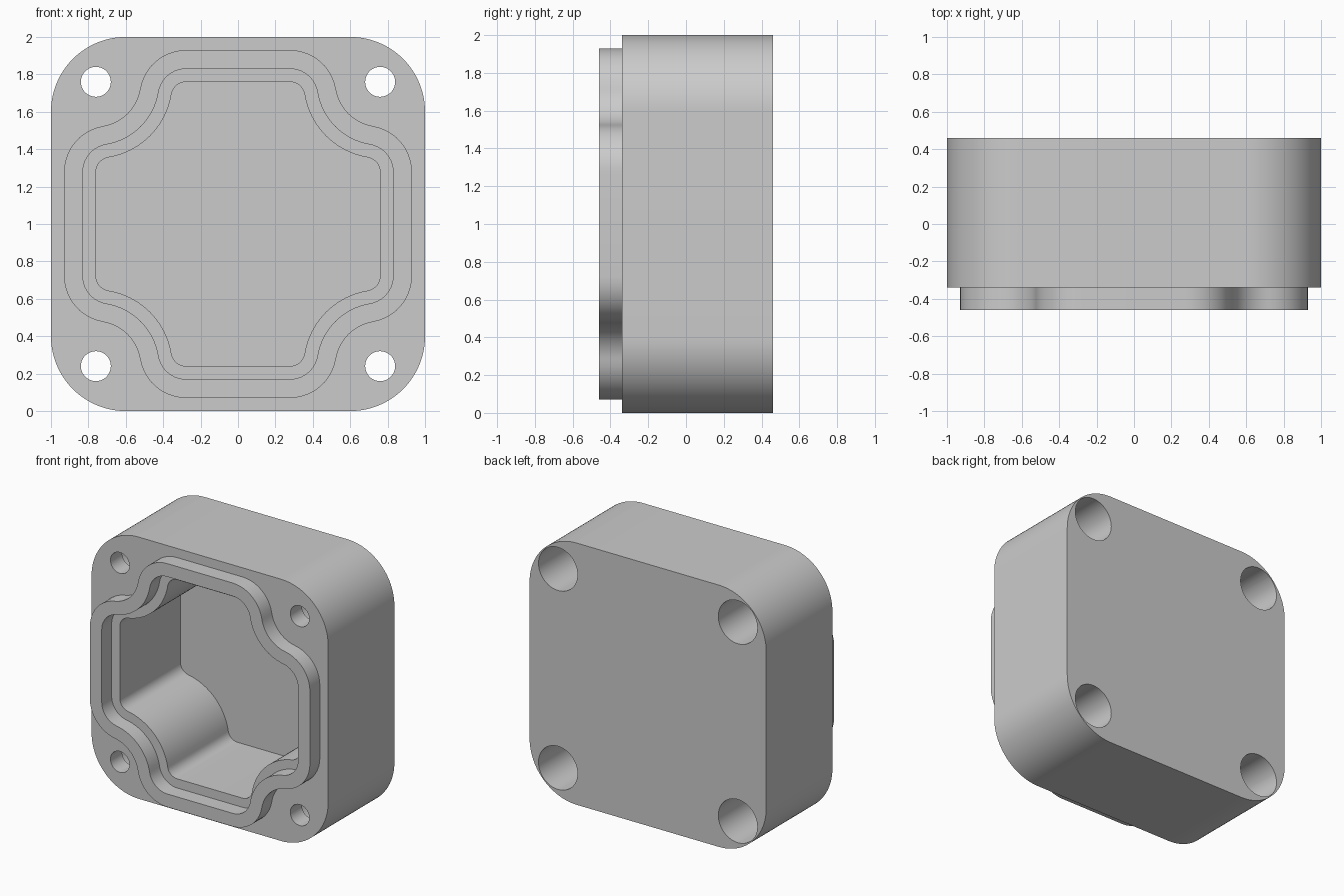
import bpy
import bmesh
from math import cos, sin, pi, atan2, sqrt
from mathutils import Vector

cube = bpy.data.objects.get("Cube")
if cube:
    bpy.data.objects.remove(cube, do_unlink=True)

FRONT, FACE, BACK = -0.46, -0.34, 0.46   # depths along y
SCREW = 0.76                             # screw offset from the centre
MID = 1.0                                # height of the centre

grey = bpy.data.materials.new("grey")
grey.use_nodes = True
colour = (0.6, 0.6, 0.6, 1)
grey.diffuse_color = colour
grey.node_tree.nodes["Principled BSDF"].inputs["Base Color"].default_value = colour


def arc(cx, cz, r, start, end, steps):
    return [(cx + r * cos(start + (end - start) * i / steps),
             cz + r * sin(start + (end - start) * i / steps))
            for i in range(steps + 1)]


def four_corners(quarter):
    """Repeat a corner outline around the centre by quarter turns."""
    points = []
    for _ in range(4):
        points += quarter
        quarter = [(-z, x) for x, z in quarter]
    return points


def notched_outline(grow):
    """Square with corners scooped out around the screws, offset outward."""
    near, far = 0.277, 0.68
    scoop = sqrt((SCREW - near) ** 2 + (SCREW - far) ** 2) - 0.08 - grow
    tilt = atan2(SCREW - far, SCREW - near)
    r = 0.08 + grow
    return four_corners(
        arc(far, near, r, 0, pi / 2 - tilt, 10)
        + arc(SCREW, SCREW, scoop, 1.5 * pi - tilt, pi + tilt, 16)[1:]
        + arc(near, far, r, tilt, pi / 2, 10)[1:])


def prism(name, outline, y0, y1):
    """Extrude an x-z outline from y0 to y1."""
    bm = bmesh.new()
    face = bm.faces.new([bm.verts.new((x, y0, z + MID)) for x, z in outline])
    extruded = bmesh.ops.extrude_face_region(bm, geom=[face])["geom"]
    moved = [v for v in extruded if isinstance(v, bmesh.types.BMVert)]
    bmesh.ops.translate(bm, verts=moved, vec=Vector((0, y1 - y0, 0)))
    bmesh.ops.recalc_face_normals(bm, faces=bm.faces)
    mesh = bpy.data.meshes.new(name)
    bm.to_mesh(mesh)
    bm.free()
    mesh.materials.append(grey)
    obj = bpy.data.objects.new(name, mesh)
    bpy.context.collection.objects.link(obj)
    return obj


def combine(target, tool, operation):
    """Apply a boolean and discard the tool."""
    mod = target.modifiers.new("cut", "BOOLEAN")
    mod.operation, mod.solver, mod.object = operation, "EXACT", tool
    bpy.ops.object.select_all(action="DESELECT")
    target.select_set(True)
    bpy.context.view_layer.objects.active = target
    bpy.ops.object.modifier_apply(modifier=mod.name)
    bpy.data.objects.remove(tool, do_unlink=True)


# Rounded block with the raised notched rim
housing = prism("housing", four_corners(arc(0.6, 0.6, 0.4, 0, pi / 2, 24)), FACE, BACK)
combine(housing, prism("rim", notched_outline(0.17), FRONT, FACE + 0.05), "UNION")

# Open cavity and the ledge inside the rim
combine(housing, prism("cavity", notched_outline(0), FRONT - 0.1, 0.39), "DIFFERENCE")
combine(housing, prism("ledge", notched_outline(0.07), FRONT - 0.1, FACE), "DIFFERENCE")

# Screw holes, counterbored from the back
for sx in (-1, 1):
    for sz in (-1, 1):
        for radius, start in ((0.08, FRONT - 0.1), (0.165, -0.2)):
            circle = arc(sx * SCREW, sz * SCREW, radius, 0, 2 * pi, 48)[:-1]
            combine(housing, prism("screw_hole", circle, start, BACK + 0.1), "DIFFERENCE")

bpy.ops.object.shade_smooth_by_angle(angle=pi / 6)
